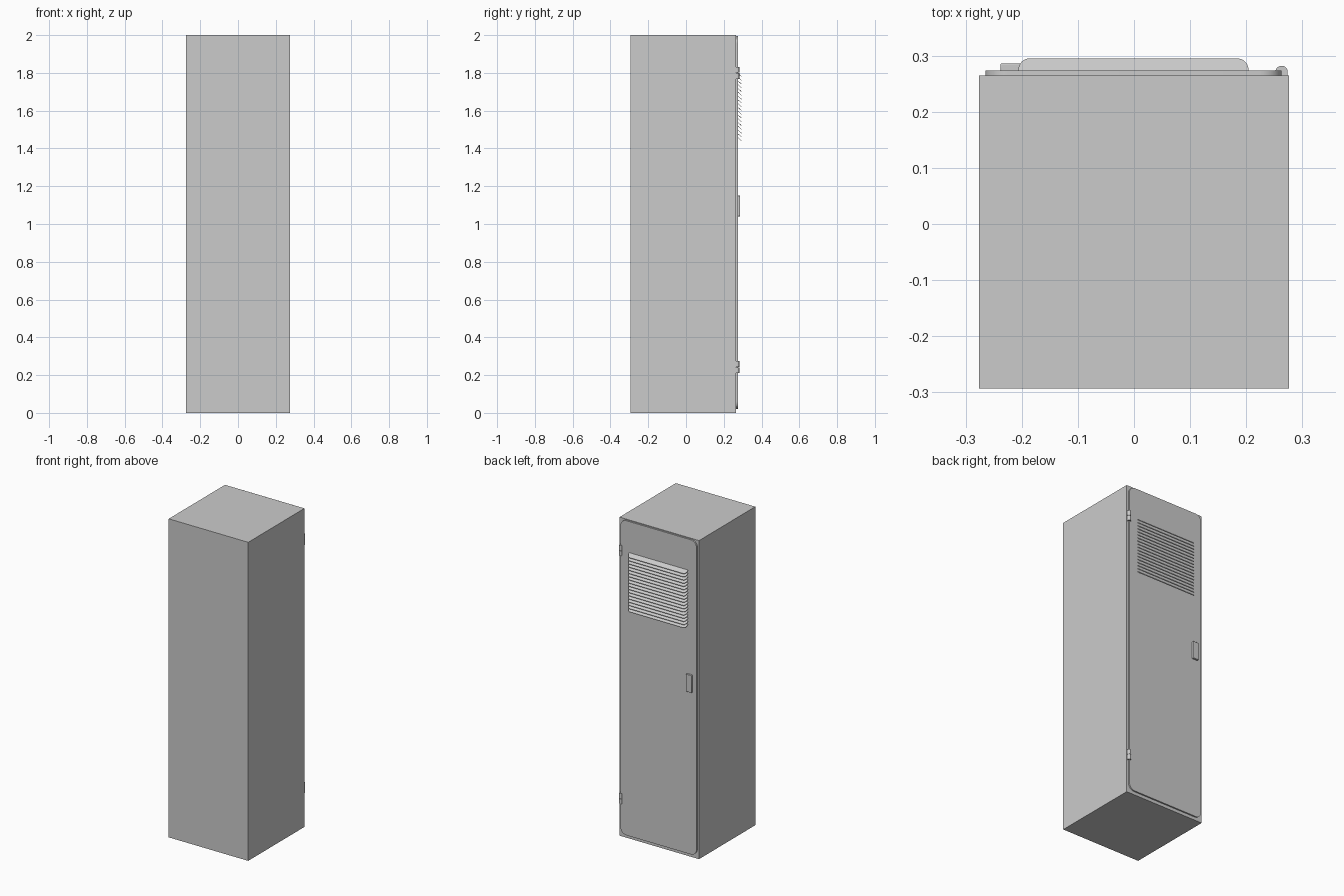
import bpy, bmesh, math

if "Cube" in bpy.data.objects:
    bpy.data.objects.remove(bpy.data.objects["Cube"])

BACK = 0.265      # rear face of the cabinet body
DOOR = 0.274      # outer face of the door


def finish(bm, name, smooth=True):
    bmesh.ops.recalc_face_normals(bm, faces=bm.faces)
    me = bpy.data.meshes.new(name)
    bm.to_mesh(me)
    bm.free()
    ob = bpy.data.objects.new(name, me)
    bpy.context.collection.objects.link(ob)
    if smooth:
        bpy.context.view_layer.objects.active = ob
        ob.select_set(True)
        bpy.ops.object.shade_smooth_by_angle(angle=math.radians(30))
        ob.select_set(False)
    return ob


def prism(name, points, offset):
    """Closed solid made by pushing an outline along an offset."""
    bm = bmesh.new()
    face = bm.faces.new([bm.verts.new(p) for p in points])
    new = bmesh.ops.extrude_face_region(bm, geom=[face], use_keep_orig=True)
    moved = [v for v in new["geom"] if isinstance(v, bmesh.types.BMVert)]
    bmesh.ops.translate(bm, verts=moved, vec=offset)
    return finish(bm, name)


def box(name, x0, x1, y0, y1, z0, z1):
    pts = [(x0, y0, z0), (x1, y0, z0), (x1, y1, z0), (x0, y1, z0)]
    return prism(name, pts, (0, 0, z1 - z0))


def arc(cx, cy, r, a0, a1, n=8):
    return [(cx + r * math.cos(math.radians(a0 + (a1 - a0) * i / n)),
             cy + r * math.sin(math.radians(a0 + (a1 - a0) * i / n)))
            for i in range(n + 1)]


# cabinet body
box("cabinet_body", -0.276, 0.276, -0.293, BACK, 0, 2)

# door with rounded corners
x0, x1, z0, z1, r = -0.265, 0.263, 0.02, 1.995, 0.04
outline = (arc(x1 - r, z1 - r, r, 0, 90) + arc(x0 + r, z1 - r, r, 90, 180)
           + arc(x0 + r, z0 + r, r, 180, 270) + arc(x1 - r, z0 + r, r, 270, 360))
prism("door", [(x, BACK, z) for x, z in outline], (0, DOOR - BACK, 0))

# vent slats: rounded plates sloping down and outwards
lx0, lx1, ly, lr = -0.206, 0.204, 0.295, 0.02
plan = ([(lx0, DOOR - 0.001), (lx1, DOOR - 0.001)]
        + arc(lx1 - lr, ly - lr, lr, 0, 90) + arc(lx0 + lr, ly - lr, lr, 90, 180))
SLATS = 18
for i in range(SLATS):
    z = 1.797 - i * (0.36 / SLATS)
    prism(f"vent_slat_{i + 1}", [(x, y, z - (y - DOOR) * 0.9) for x, y in plan],
          (0, 0, 0.003))

# door handle
handle = box("door_handle", -0.238, -0.199, DOOR - 0.002, 0.286, 1.04, 1.15)
bev = handle.modifiers.new("soft_edges", "BEVEL")
bev.width = 0.002
bev.segments = 2

# hinges: two stacked round-backed knuckles each
knuckle = [(0.252, BACK - 0.001), (0.274, BACK - 0.001)] + arc(0.263, 0.271, 0.011, 0, 180, 12)
for label, zc in (("lower", 0.242), ("upper", 1.8)):
    for part, zb in (("bottom", zc - 0.032), ("top", zc + 0.001)):
        prism(f"{label}_hinge_{part}", [(x, y, zb) for x, y in knuckle], (0, 0, 0.031))
